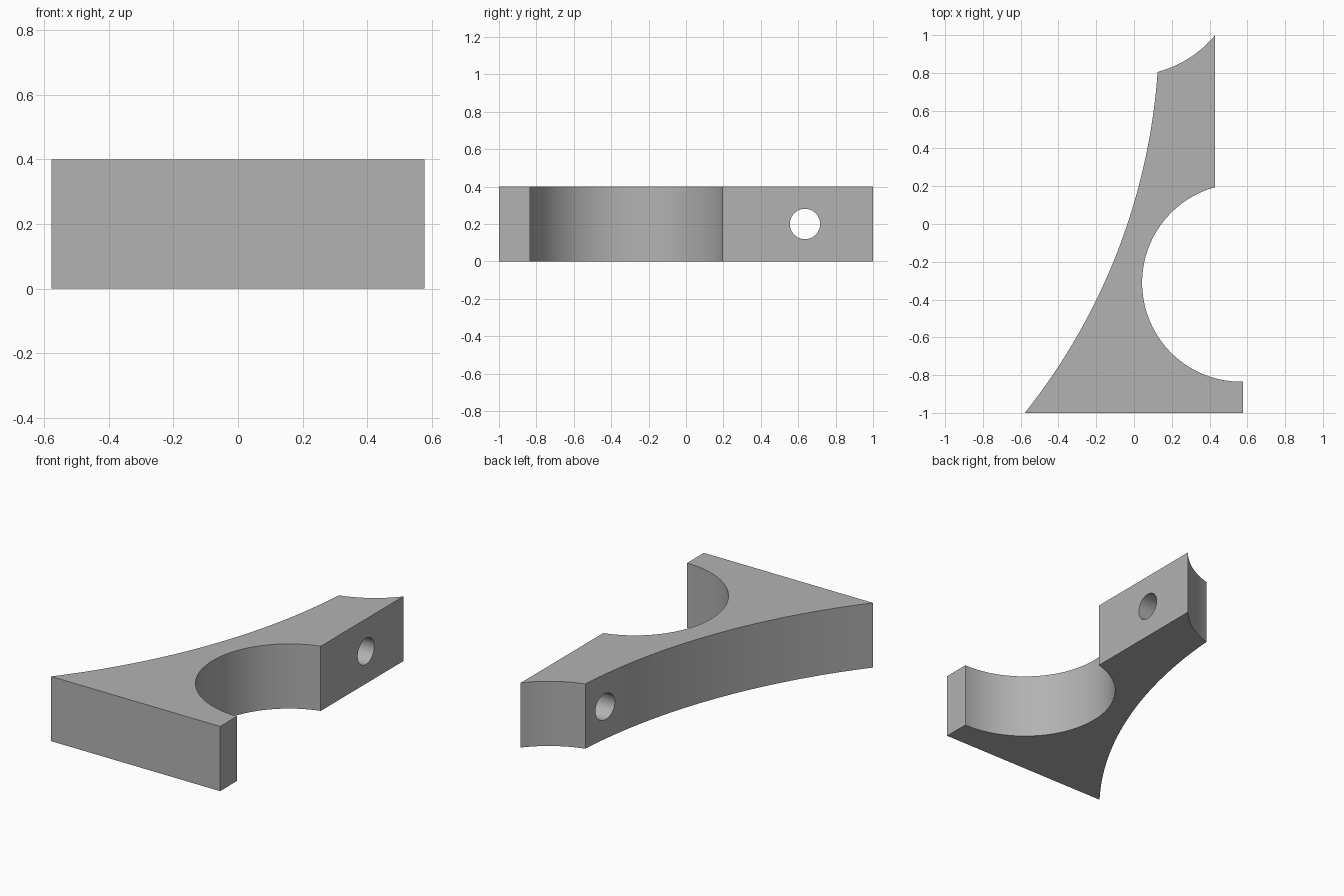
import bpy, bmesh, math
from mathutils import Vector

if "Cube" in bpy.data.objects:
    bpy.data.objects.remove(bpy.data.objects["Cube"], do_unlink=True)

HEIGHT = 0.4


def arc(start, end, sagitta, steps):
    """Points from start to end, bulging to the right of travel by sagitta."""
    a, b = Vector(start), Vector(end)
    chord = b - a
    half = chord.length / 2
    along = chord.normalized()
    side = Vector((along.y, -along.x))
    radius = (half ** 2 + sagitta ** 2) / (2 * sagitta)
    centre = (a + b) / 2 + side * (sagitta - radius)
    sweep = math.asin(half / radius)
    angles = [sweep * (2 * i / steps - 1) for i in range(steps + 1)]
    return [centre + side * radius * math.cos(t) + along * radius * math.sin(t)
            for t in angles]


def circle_arc(centre, radius, first, last, steps):
    return [Vector(centre) + radius * Vector((math.cos(t), math.sin(t)))
            for t in (first + (last - first) * i / steps for i in range(steps + 1))]


# Single grey finish
grey = bpy.data.materials.new("plain grey")
grey.use_nodes = True
colour = (0.45, 0.45, 0.45, 1)
grey.diffuse_color = colour
grey.node_tree.nodes["Principled BSDF"].inputs["Base Color"].default_value = colour

# Plan outline: concave back, rounded tip, round cradle, square foot
back = arc((-0.578, -1), (0.125, 0.805), 0.147, 40)
tip = arc((0.43, 1), (0.125, 0.805), -0.028, 12)[::-1]
cradle = circle_arc((0.567, -0.311), 0.524, math.radians(105.2), math.radians(271.2), 64)
outline = back + tip[1:] + cradle + [Vector((0.578, -1))]

# Bracket body
mesh = bpy.data.meshes.new("bracket_body")
bm = bmesh.new()
base = bm.faces.new([bm.verts.new((p.x, p.y, 0)) for p in outline])
raised = bmesh.ops.extrude_face_region(bm, geom=[base])["geom"]
bmesh.ops.translate(bm, vec=(0, 0, HEIGHT),
                    verts=[v for v in raised if isinstance(v, bmesh.types.BMVert)])
bmesh.ops.recalc_face_normals(bm, faces=bm.faces)
bm.to_mesh(mesh)
bm.free()
body = bpy.data.objects.new("bracket_body", mesh)
bpy.context.collection.objects.link(body)
mesh.materials.append(grey)

# Bolt hole through the upper arm
bpy.ops.mesh.primitive_cylinder_add(vertices=48, radius=0.081, depth=1,
                                    location=(0.3, 0.636, HEIGHT / 2),
                                    rotation=(0, math.pi / 2, 0))
cutter = bpy.context.object
cutter.name = "bolt_hole_cutter"
cutter.hide_render = True
cutter.data.materials.append(grey)
hole = body.modifiers.new("bolt_hole", "BOOLEAN")
hole.operation = "DIFFERENCE"
hole.solver = "EXACT"
hole.object = cutter

bpy.ops.object.select_all(action="DESELECT")
body.select_set(True)
bpy.context.view_layer.objects.active = body
bpy.ops.object.modifier_apply(modifier=hole.name)
bpy.data.objects.remove(cutter, do_unlink=True)

# Smooth curved walls, crisp corners
bpy.ops.object.shade_smooth_by_angle(angle=math.radians(25))
